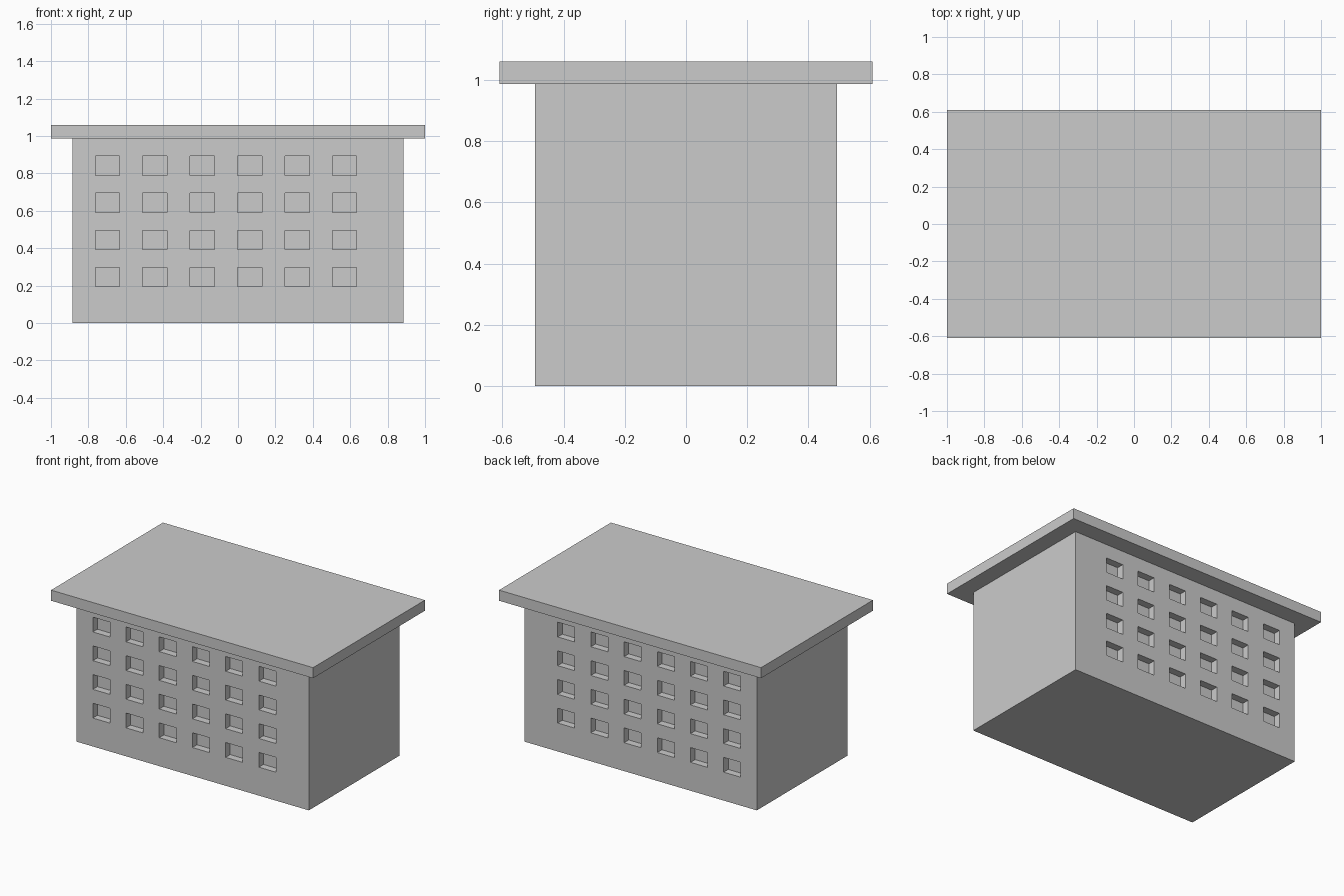
import bpy

if "Cube" in bpy.data.objects:
    bpy.data.objects.remove(bpy.data.objects["Cube"])

def box(name, x, y, z):
    """Box from (min, max) ranges on each axis."""
    bpy.ops.mesh.primitive_cube_add(size=1, location=[sum(r) / 2 for r in (x, y, z)])
    ob = bpy.context.object
    ob.name = name
    ob.scale = [r[1] - r[0] for r in (x, y, z)]
    bpy.ops.object.transform_apply(location=True, rotation=False, scale=True)
    return ob

HALF_X, HALF_Y, WALL_TOP = 0.886, 0.493, 0.987
DEPTH = 0.05

# Main block and overhanging flat roof
walls = box("walls", (-HALF_X, HALF_X), (-HALF_Y, HALF_Y), (0, WALL_TOP))
box("roof_slab", (-1, 1), (-0.61, 0.61), (WALL_TOP, 1.06))

# Window recesses: 6 x 4 on front and back, offset towards -x
cutters = []
for side in (-1, 1):
    y = sorted((side * (HALF_Y - DEPTH), side * (HALF_Y + 0.05)))
    for i in range(6):
        for j in range(4):
            cx, cz = -0.698 + i * 0.2535, 0.247 + j * 0.198
            cutters.append(box("window_cutter", (cx - 0.065, cx + 0.065), y,
                               (cz - 0.051, cz + 0.051)))
bpy.ops.object.select_all(action='DESELECT')
for c in cutters:
    c.select_set(True)
bpy.context.view_layer.objects.active = cutters[0]
bpy.ops.object.join()
cutter = bpy.context.object
cutter.name = "window_cutters"

cut = walls.modifiers.new("windows", 'BOOLEAN')
cut.operation, cut.object, cut.solver = 'DIFFERENCE', cutter, 'EXACT'
bpy.context.view_layer.objects.active = walls
bpy.ops.object.modifier_apply(modifier=cut.name)
bpy.data.objects.remove(cutter)
